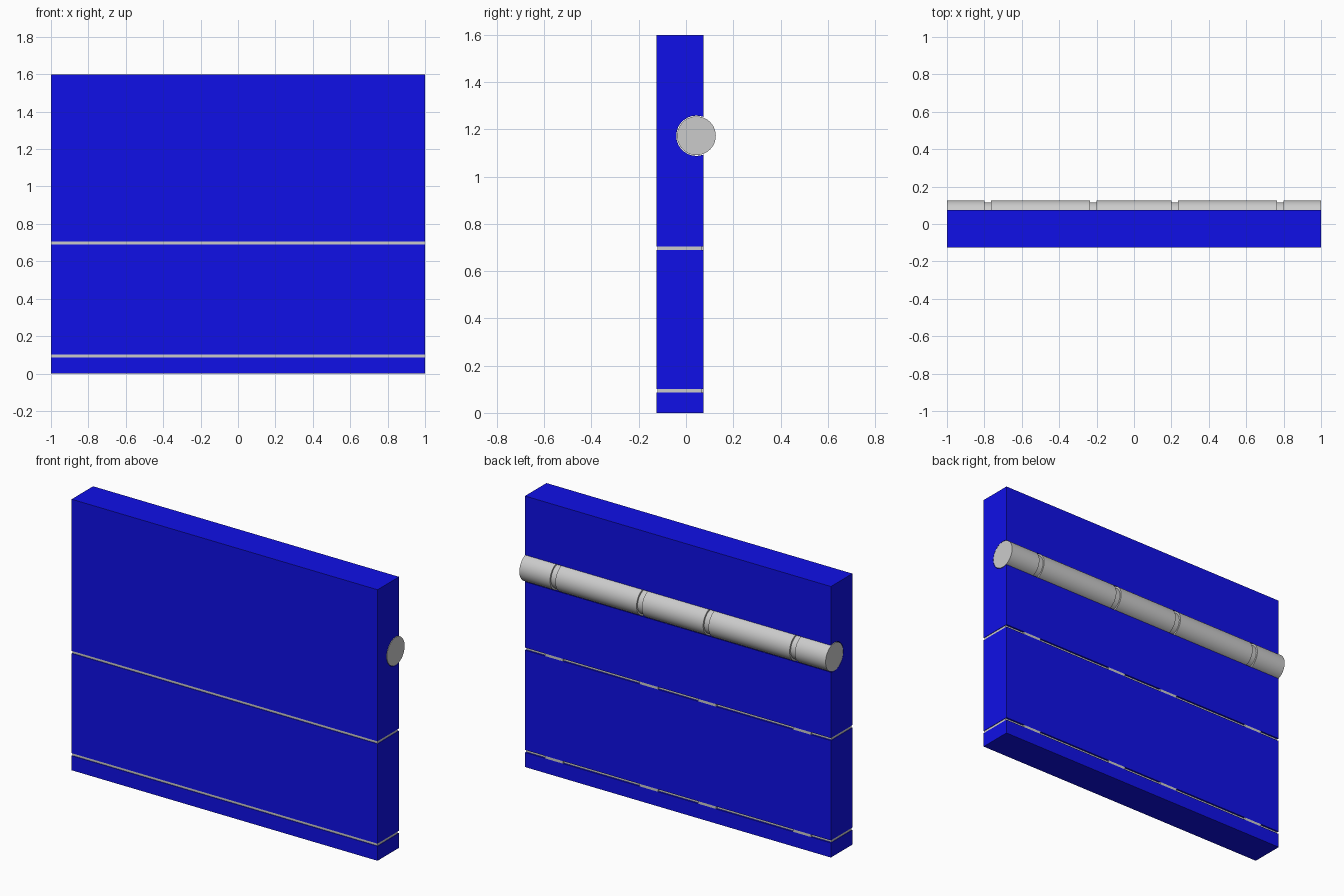
import bpy, bmesh, math

if "Cube" in bpy.data.objects:
    bpy.data.objects.remove(bpy.data.objects["Cube"])

FRONT, BACK = -0.125, 0.075
HALF = 0.999
ROLL_Y, ROLL_Z, ROLL_R = 0.044, 1.173, 0.082

blue = bpy.data.materials.new("blue")
blue.diffuse_color = (0.005, 0.005, 0.8, 1)
blue.use_nodes = True
blue.node_tree.nodes["Principled BSDF"].inputs["Base Color"].default_value = blue.diffuse_color


def finish(name, bm, mat=None):
    bmesh.ops.recalc_face_normals(bm, faces=bm.faces[:])
    mesh = bpy.data.meshes.new(name)
    bm.to_mesh(mesh)
    bm.free()
    if mat:
        mesh.materials.append(mat)
    obj = bpy.data.objects.new(name, mesh)
    bpy.context.collection.objects.link(obj)
    return obj


def prism(name, points, vec, mat=None):
    bm = bmesh.new()
    face = bm.faces.new([bm.verts.new(p) for p in points])
    ext = bmesh.ops.extrude_face_region(bm, geom=[face], use_keep_orig=True)
    moved = [g for g in ext["geom"] if isinstance(g, bmesh.types.BMVert)]
    bmesh.ops.translate(bm, verts=moved, vec=vec)
    return finish(name, bm, mat)


# Blue panels; the top one has a round channel in its back for the roller
def panel(name, z0, z1, channel=()):
    profile = [(BACK, z0), *channel, (BACK, z1), (FRONT, z1), (FRONT, z0)]
    prism(name, [(-HALF, y, z) for y, z in profile], (2 * HALF, 0, 0), blue)


r = ROLL_R + 0.003
a0 = math.acos((BACK - ROLL_Y) / r)
channel = []
for i in range(33):
    a = -a0 - (2 * math.pi - 2 * a0) * i / 32
    channel.append((ROLL_Y + r * math.cos(a), ROLL_Z + r * math.sin(a)))
panel("bottom_panel", 0, 0.086)
panel("middle_panel", 0.101, 0.69)
panel("top_panel", 0.705, 1.6, channel)

# Grey seams, slightly recessed, with four tabs reaching the back face
inner = BACK - 0.01
outline = [(-0.996, FRONT + 0.004), (0.996, FRONT + 0.004), (0.996, inner)]
for a, b in ((0.87, 0.75), (0.25, 0.13), (-0.13, -0.25), (-0.75, -0.87)):
    outline += [(a, inner), (a, BACK), (b, BACK), (b, inner)]
outline.append((-0.996, inner))
for name, z in (("lower_seam", 0.086), ("upper_seam", 0.69)):
    prism(name, [(x, y, z) for x, y in outline], (0, 0, 0.015))

# Roller: turned profile with four shallow grooves
profile = [(-1, 0), (-1, ROLL_R)]
for a, b in ((-0.8, -0.765), (-0.235, -0.2), (0.2, 0.235), (0.765, 0.8)):
    profile += [(a, ROLL_R), (a, ROLL_R - 0.01), (b, ROLL_R - 0.01), (b, ROLL_R)]
profile += [(1, ROLL_R), (1, 0)]
bm = bmesh.new()
verts = [bm.verts.new((x, ROLL_Y, ROLL_Z + rad)) for x, rad in profile]
edges = [bm.edges.new(p) for p in zip(verts, verts[1:])]
bmesh.ops.spin(bm, geom=verts + edges, cent=(0, ROLL_Y, ROLL_Z), axis=(1, 0, 0),
               angle=2 * math.pi, steps=64, use_duplicate=False)
bmesh.ops.remove_doubles(bm, verts=bm.verts[:], dist=0.0001)
roller = finish("roller", bm)
bpy.context.view_layer.objects.active = roller
roller.select_set(True)
bpy.ops.object.shade_smooth_by_angle(angle=math.radians(30))
